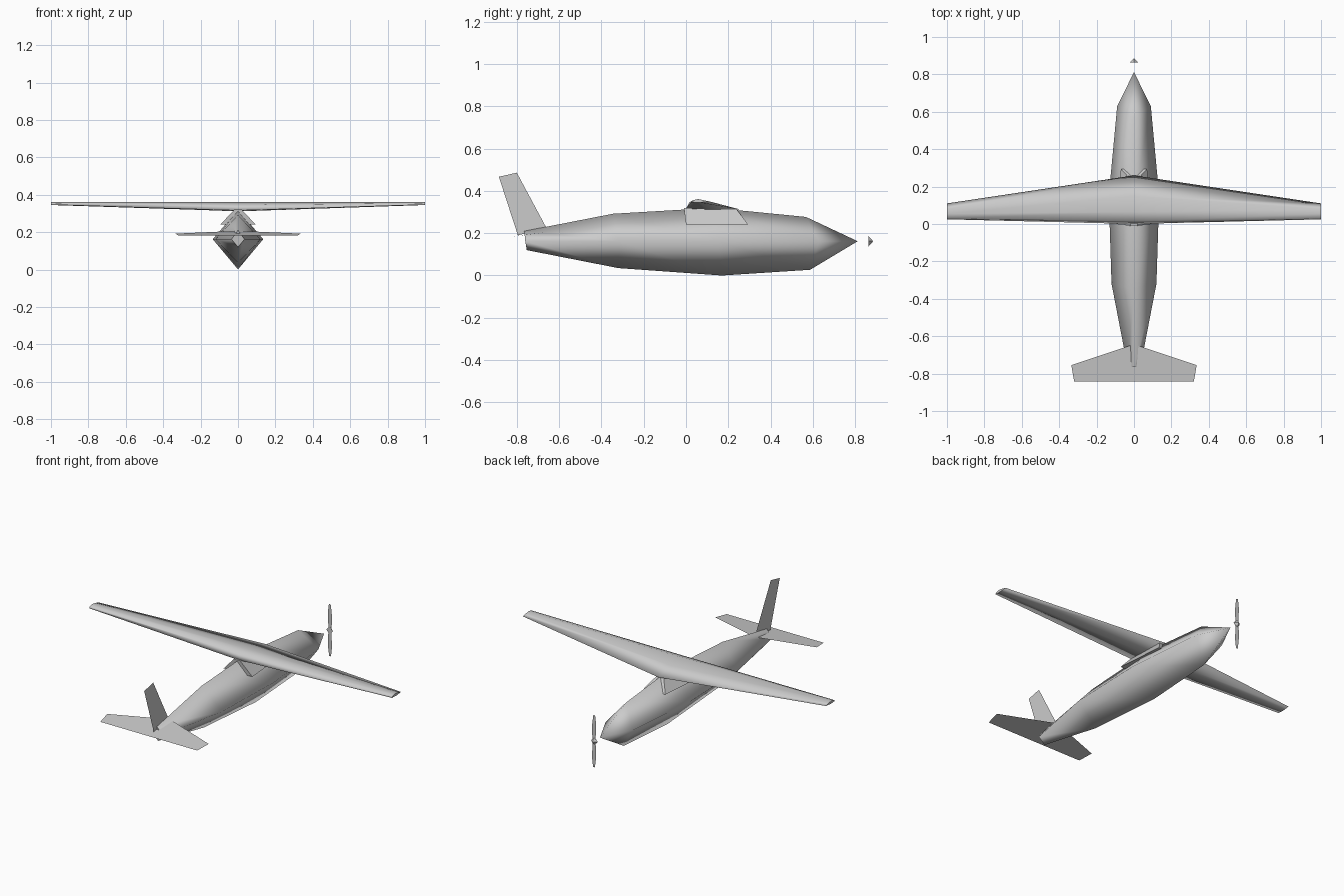
import bpy, bmesh, math

if "Cube" in bpy.data.objects:
    bpy.data.objects.remove(bpy.data.objects["Cube"])

grey = bpy.data.materials.new("light grey")
grey.diffuse_color = (0.6, 0.6, 0.6, 1)
grey.use_nodes = True
grey.node_tree.nodes["Principled BSDF"].inputs["Base Color"].default_value = grey.diffuse_color


def make(name, verts, faces, smooth=False, solid=True):
    mesh = bpy.data.meshes.new(name)
    mesh.from_pydata(verts, [], faces)
    if solid:
        bm = bmesh.new()
        bm.from_mesh(mesh)
        bmesh.ops.remove_doubles(bm, verts=bm.verts, dist=1e-5)
        bmesh.ops.recalc_face_normals(bm, faces=bm.faces)
        bm.to_mesh(mesh)
        bm.free()
    for p in mesh.polygons:
        p.use_smooth = smooth
    mesh.materials.append(grey)
    ob = bpy.data.objects.new(name, mesh)
    bpy.context.collection.objects.link(ob)
    return ob


def loft(name, rings, cap_end=True):
    """Skin equal-length rings, with flat end caps on their own vertices."""
    n = len(rings[0])
    verts = [v for r in rings for v in r]
    faces = [(i * n + j, i * n + (j + 1) % n, (i + 1) * n + (j + 1) % n, (i + 1) * n + j)
             for i in range(len(rings) - 1) for j in range(n)]
    faces.append(tuple(range(n)))
    if cap_end:
        faces.append(tuple(range(len(verts) - n, len(verts))))
    ob = make(name, verts, faces, smooth=True)
    for p in ob.data.polygons:          # end caps stay flat
        ys = {round(v, 4) for v in (ob.data.vertices[i].co.y for i in p.vertices)}
        xs = {round(ob.data.vertices[i].co.x, 2) for i in p.vertices}
        if len(p.vertices) == n and (len(xs) == 1 or n == 4 and max(ys) < -0.7):
            p.use_smooth = False
            ob.data.attributes  # faces keep their own shading
    return ob


# Fuselage: four-sided diamond sections (top y, top z, side y, half width, bottom y, bottom z)
sections = [(-0.765, 0.21, -0.76, 0.035, -0.753, 0.12),
            (-0.345, 0.292, -0.32, 0.12, -0.32, 0.035),
            (0.13, 0.32, 0.15, 0.135, 0.17, 0.0),
            (0.567, 0.277, 0.63, 0.09, 0.587, 0.027)]
rings = [[(0, ty, tz), (w, sy, 0.162), (0, by, bz), (-w, sy, 0.162)]
         for ty, tz, sy, w, by, bz in sections]
rings.append([(0, 0.812, 0.162)] * 4)
loft("fuselage", rings, cap_end=False)

# Wing: tapered section (y, z), flat along the top
root = [(0.0, 0.316), (0.015, 0.345), (0.065, 0.36), (0.15, 0.34), (0.26, 0.311), (0.1, 0.312)]
tip = [(0.025, 0.347), (0.03, 0.355), (0.055, 0.361), (0.08, 0.357), (0.11, 0.35), (0.065, 0.345)]
loft("wing", [[(x, y, z) for y, z in prof]
              for x, prof in ((-1.0, tip), (0.0, root), (1.0, tip))])

# Fairing joining the wing to the fuselage
corners = [(-0.01, 0.02, 0.32), (0.0, 0.095, 0.24), (0.295, 0.07, 0.24), (0.24, 0.02, 0.312)]
verts = [(s * w, y, z) for s in (-1, 1) for y, w, z in corners]
make("wing_fairing", verts, [(0, 1, 2, 3), (4, 5, 6, 7)] +
     [(i, (i + 1) % 4, 4 + (i + 1) % 4, 4 + i) for i in range(4)])

# Tailplane: thin swept sheet, rising towards its leading edge
half = [(0.02, -0.65, 0.206), (0.335, -0.755, 0.192), (0.32, -0.842, 0.182)]
outline = half + [(-x, y, z) for x, y, z in reversed(half)]
make("tailplane", outline[::-1], [tuple(range(6))], solid=False)

# Tail fin: thin upright sheet
fin = [(-0.795, 0.19), (-0.66, 0.225), (-0.80, 0.486), (-0.885, 0.467)]
make("tail_fin", [(0, y, z) for y, z in fin], [(0, 1, 2, 3)], solid=False)

# Propeller: two thin blades, one the half-turn of the other
blade = [(-0.008, 0.0), (0.008, 0.0), (0.014, 0.05), (0.012, 0.105),
         (0.005, 0.155), (-0.007, 0.155), (-0.013, 0.105), (-0.012, 0.05)]
for name, s in (("upper_blade", 1), ("lower_blade", -1)):
    make(name, [(s * x, 0.867, 0.162 + s * z) for x, z in blade],
         [tuple(range(8))], solid=False)

# Propeller hub: small four-sided cone
hub = [(0.022 * math.cos(a * math.pi / 2), 0.864, 0.162 + 0.024 * math.sin(a * math.pi / 2))
       for a in range(4)] + [(0, 0.885, 0.162)]
make("propeller_hub", hub, [(0, 1, 2, 3)] + [(i, (i + 1) % 4, 4) for i in range(4)])
